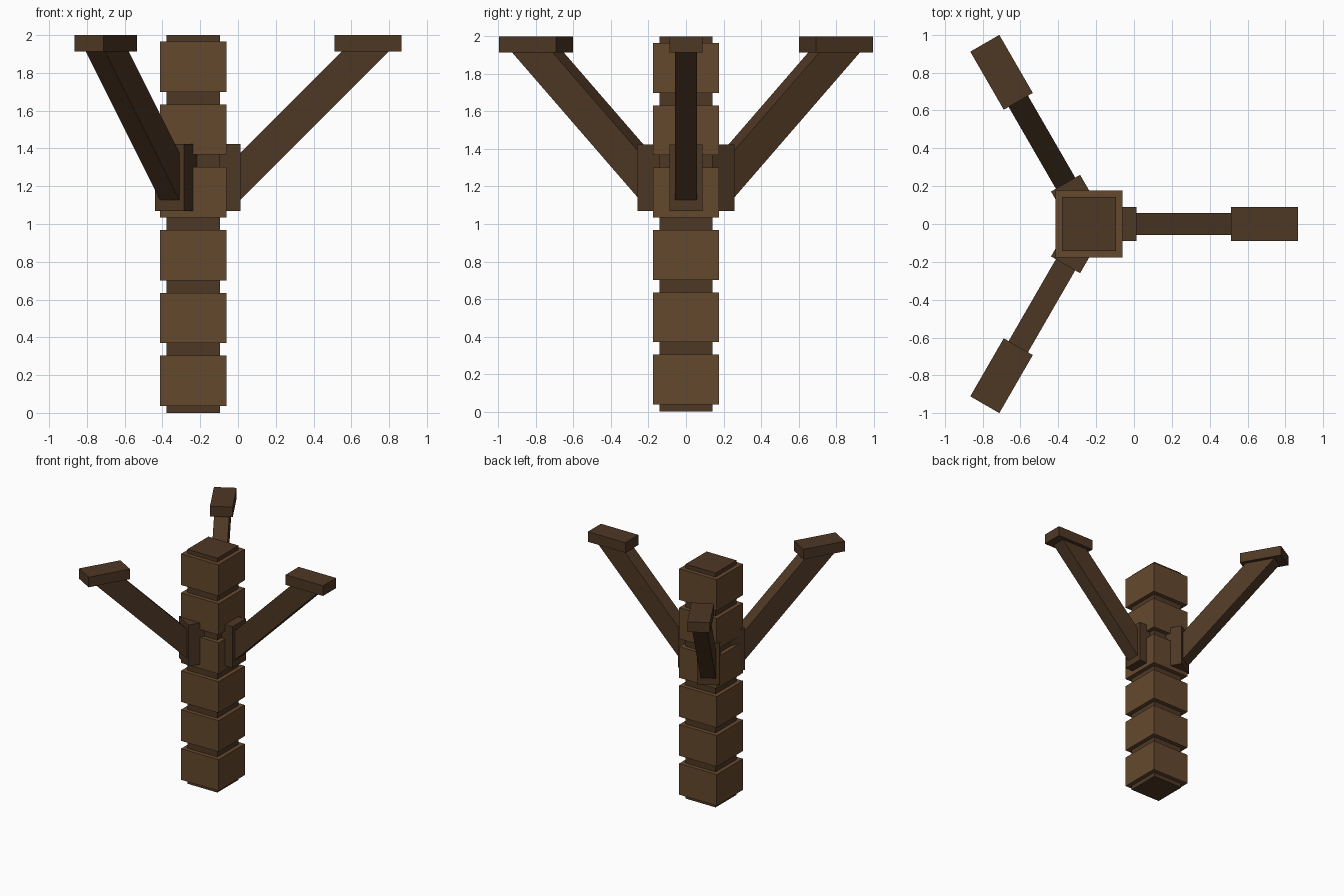
import bpy
from math import radians
from mathutils import Matrix

if "Cube" in bpy.data.objects:
    bpy.data.objects.remove(bpy.data.objects["Cube"])

CX = -0.237  # trunk axis


def material(name, rgb):
    m = bpy.data.materials.new(name)
    m.diffuse_color = (*rgb, 1)
    m.use_nodes = True
    m.node_tree.nodes["Principled BSDF"].inputs["Base Color"].default_value = m.diffuse_color
    return m


LIGHT = material("light_wood", (0.13, 0.066, 0.027))
DARK = material("dark_wood", (0.076, 0.039, 0.018))


def prism(name, profile, width, mat, angle=0):
    """Extrude an (r, z) outline across width, then turn it about the trunk axis."""
    n = len(profile)
    verts = [(r, s * width / 2, z) for s in (-1, 1) for r, z in profile]
    faces = [tuple(range(n)), tuple(reversed(range(n, 2 * n)))]
    faces += [((i + 1) % n, i, i + n, (i + 1) % n + n) for i in range(n)]
    faces[0], faces[1] = tuple(range(n)), tuple(range(2 * n - 1, n - 1, -1))
    me = bpy.data.meshes.new(name)
    me.from_pydata(verts, [], faces)
    me.transform(Matrix.Translation((CX, 0, 0)) @ Matrix.Rotation(radians(angle), 4, 'Z'))
    me.materials.append(mat)
    ob = bpy.data.objects.new(name, me)
    bpy.context.collection.objects.link(ob)
    return ob


def box(name, r0, r1, z0, z1, width, mat, angle=0):
    return prism(name, [(r0, z0), (r1, z0), (r1, z1), (r0, z1)], width, mat, angle)


# trunk: core post with six stacked blocks
box("core_post", -0.142, 0.142, 0, 2, 0.284, DARK)
for i in range(6):
    z = 0.17 + i * 0.3325
    box(f"trunk_block_{i + 1}", -0.177, 0.177, z - 0.133, z + 0.133, 0.354, LIGHT)

# three branches: socket, sloping arm and end pad
for i in range(3):
    a = 120 * i
    box(f"branch_socket_{i + 1}", 0.072, 0.249, 1.07, 1.424, 0.177, DARK, a)
    prism(f"branch_arm_{i + 1}",
          [(0.22, 1.098), (1.068, 1.946), (0.818, 1.946), (0.22, 1.348)], 0.118, DARK, a)
    box(f"branch_pad_{i + 1}", 0.748, 1.102, 1.914, 2.0, 0.177, DARK, a)
